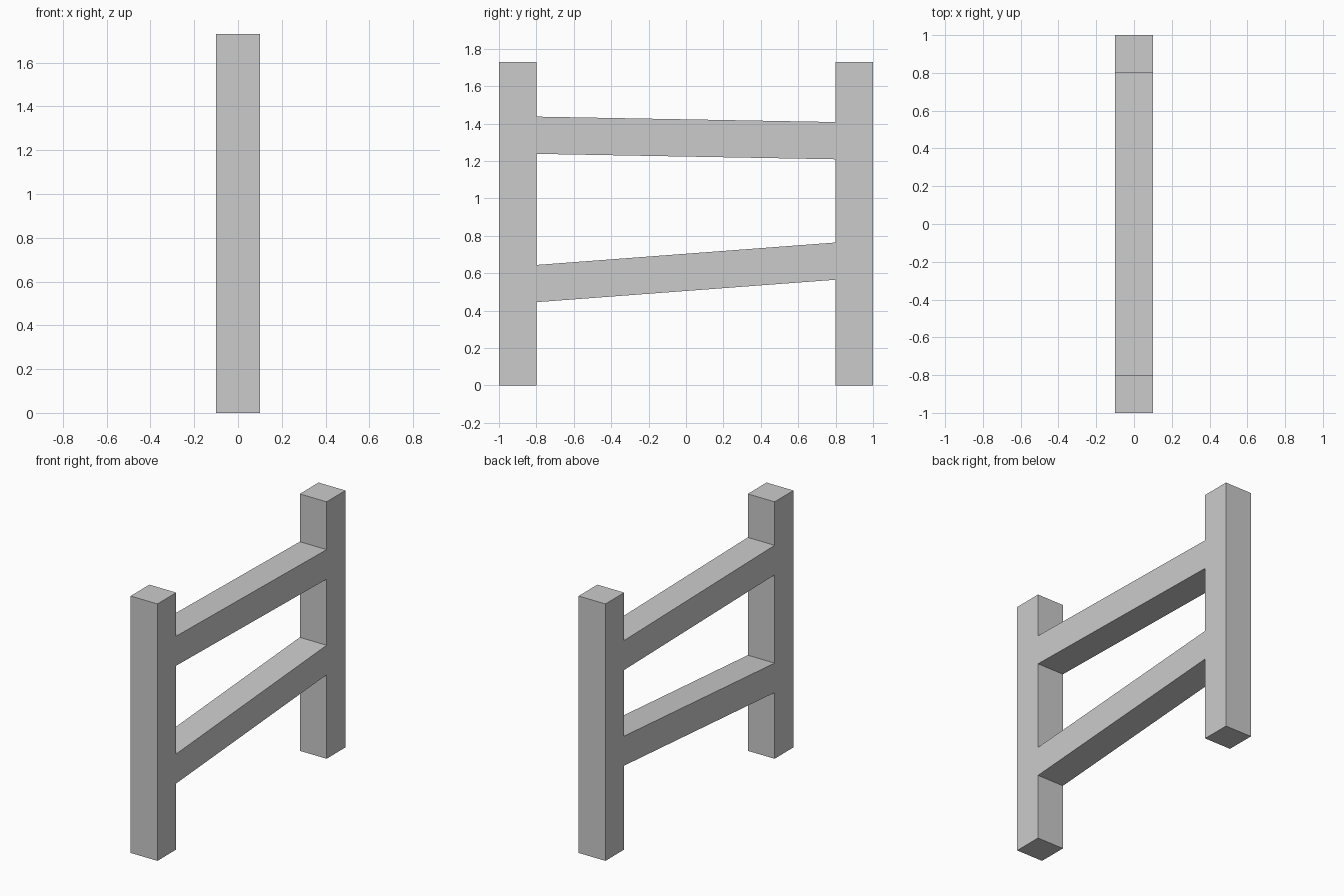
import bpy
import bmesh

if "Cube" in bpy.data.objects:
    bpy.data.objects.remove(bpy.data.objects["Cube"])

HALF_WIDTH = 0.1   # half thickness along x
POST_HEIGHT = 1.73
INNER, OUTER = 0.8, 1.0


def extruded_profile(name, profile):
    """Extrude a closed (y, z) outline along x, centred on x = 0."""
    bm = bmesh.new()
    face = bm.faces.new([bm.verts.new((-HALF_WIDTH, y, z)) for y, z in profile])
    result = bmesh.ops.extrude_face_region(bm, geom=[face])
    verts = [v for v in result["geom"] if isinstance(v, bmesh.types.BMVert)]
    bmesh.ops.translate(bm, verts=verts, vec=(2 * HALF_WIDTH, 0, 0))
    bmesh.ops.recalc_face_normals(bm, faces=bm.faces)
    mesh = bpy.data.meshes.new(name)
    bm.to_mesh(mesh)
    bm.free()
    obj = bpy.data.objects.new(name, mesh)
    bpy.context.collection.objects.link(obj)
    return obj


# Upright square posts at both ends
for name, side in (("front_post", -1), ("back_post", 1)):
    a, b = side * INNER, side * OUTER
    extruded_profile(name, [(a, 0), (b, 0), (b, POST_HEIGHT), (a, POST_HEIGHT)])

# Slanted rails with vertical ends flush against the posts
RAIL_HEIGHT = 0.199
for name, z_front, z_back in (("lower_rail", 0.445, 0.565),
                              ("upper_rail", 1.238, 1.209)):
    extruded_profile(name, [(-INNER, z_front), (INNER, z_back),
                            (INNER, z_back + RAIL_HEIGHT),
                            (-INNER, z_front + RAIL_HEIGHT)])
